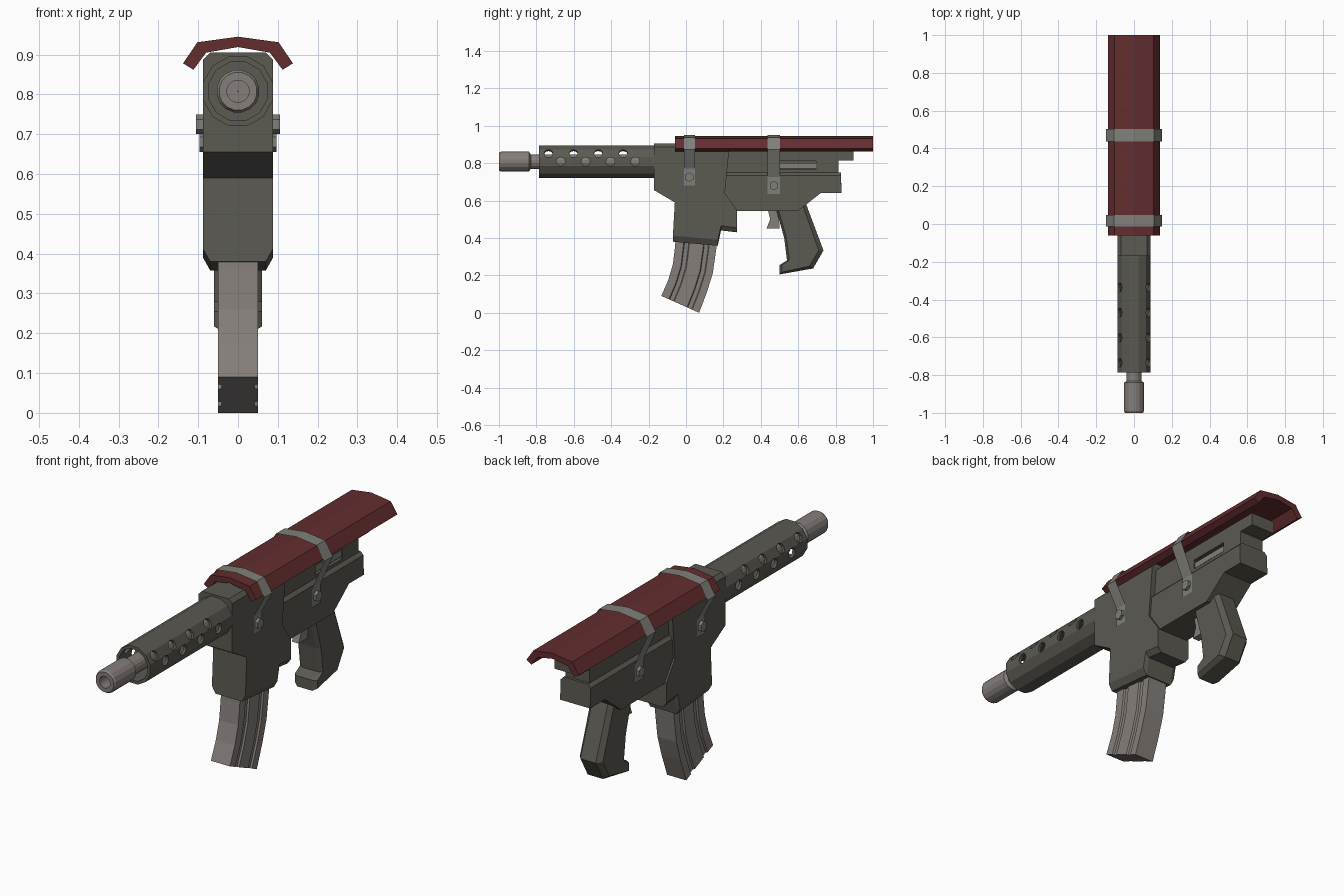
import bpy, bmesh, math
from mathutils import Matrix, Vector

if "Cube" in bpy.data.objects:
    bpy.data.objects.remove(bpy.data.objects["Cube"])


def material(name, rgb):
    m = bpy.data.materials.new(name)
    m.diffuse_color = (*rgb, 1)
    m.use_nodes = True
    m.node_tree.nodes["Principled BSDF"].inputs["Base Color"].default_value = m.diffuse_color
    return m


GUN = material("dark_gunmetal", (0.105, 0.100, 0.083))
RED = material("dark_red", (0.125, 0.026, 0.028))
STEEL = material("worn_steel", (0.235, 0.210, 0.195))
STRAP = material("strap_grey", (0.215, 0.215, 0.195))


def finish(bm, name, mat, recalc=True):
    if recalc:
        bmesh.ops.recalc_face_normals(bm, faces=bm.faces)
    me = bpy.data.meshes.new(name)
    bm.to_mesh(me)
    bm.free()
    me.materials.append(mat)
    ob = bpy.data.objects.new(name, me)
    bpy.context.collection.objects.link(ob)
    return ob


def loft(name, rings, mat, close=False):
    """Bridge rings of 3D points; cap both ends, or join last to first."""
    bm = bmesh.new()
    vs = [[bm.verts.new(p) for p in r] for r in rings]
    n = len(vs[0])
    for a, b in zip(vs, vs[1:] + vs[:1] if close else vs[1:]):
        for i in range(n):
            j = (i + 1) % n
            bm.faces.new((a[i], a[j], b[j], b[i]))
    if not close:
        bm.faces.new(vs[0])
        bm.faces.new(vs[-1])
    return finish(bm, name, mat)


def slab(name, prof, w, mat, inner=None, w_in=None):
    """Side profile (y, z) given width; inner profile makes chamfered sides."""
    layers = [(-w, prof), (w, prof)]
    if inner:
        layers[1:1] = [(-w_in, inner), (w_in, inner)]
    return loft(name, [[(x, y, z) for y, z in p] for x, p in layers], mat)


def lathe(name, prof, n, mat, z=0.808):
    """Closed (radius, y) profile turned round the barrel line."""
    rings = [[(r * math.cos(a), y, z + r * math.sin(a))
              for a in [(k + 0.5) * math.tau / n for k in range(n)]] for r, y in prof]
    return loft(name, rings, mat, close=True)


def cut(ob, cutter):
    mod = ob.modifiers.new("cut", 'BOOLEAN')
    mod.object = cutter
    mod.solver = 'EXACT'
    dg = bpy.context.evaluated_depsgraph_get()
    ob.data = bpy.data.meshes.new_from_object(ob.evaluated_get(dg))
    ob.modifiers.clear()
    bpy.data.objects.remove(cutter)


def box(name, x0, x1, y0, y1, z0, z1, mat):
    return loft(name, [[(x, y0, z0), (x, y1, z0), (x, y1, z1), (x, y0, z1)]
                       for x in (x0, x1)], mat)


# Barrel with muzzle sleeve and bore
barrel = lathe("barrel", [(0.028, -0.9), (0.028, -1.0), (0.048, -1.0), (0.054, -0.99),
                          (0.054, -0.84), (0.04, -0.83), (0.04, -0.12), (0.001, -0.12),
                          (0.001, -0.9)], 16, STEEL)

# Vented shroud
shroud = lathe("barrel_shroud", [(0.076, -0.785), (0.0905, -0.785),
                                 (0.0905, -0.14), (0.076, -0.14)], 12, GUN)
bm = bmesh.new()
for side in (0, 180):
    for row, start in ((0, -0.67), (30, -0.735)):
        ang = math.radians(row if side == 0 else 180 - row)
        d = Vector((math.cos(ang), 0, math.sin(ang)))
        for k in range(4):
            pos = d * 0.088 + Vector((0, start + 0.133 * k, 0.808))
            mat4 = Matrix.Translation(pos) @ d.to_track_quat('Z', 'Y').to_matrix().to_4x4()
            bmesh.ops.create_cone(bm, cap_ends=True, segments=12, radius1=0.0235,
                                  radius2=0.0235, depth=0.06, matrix=mat4)
cut(shroud, finish(bm, "vent_cutter", GUN))

# Front receiver with magazine well
mid = [(-0.17, 0.905), (-0.17, 0.655), (-0.06, 0.59), (-0.07, 0.38), (0.17, 0.358),
       (0.187, 0.44), (0.272, 0.43), (0.272, 0.55), (0.208, 0.64), (0.232, 0.905)]
drop = [-0.018, 0, 0, 0.032, 0.032, 0.025, 0.025, 0, 0, -0.018]
slab("front_receiver", [(y, z + d) for (y, z), d in zip(mid, drop)], 0.088, GUN, mid, 0.07)

# Rear receiver: wide lower half, narrower upper half with top rail
lower = [(0.19, 0.735), (0.19, 0.62), (0.27, 0.545), (0.60, 0.545),
         (0.72, 0.64), (0.832, 0.64), (0.828, 0.735)]
slab("rear_receiver_lower", lower, 0.079, GUN,
     [(y, z + (0.015 if z > 0.7 else 0)) for y, z in lower], 0.064)
upper = slab("rear_receiver_upper", [(0.2, 0.72), (0.815, 0.72), (0.815, 0.815),
                                     (0.895, 0.815), (0.895, 0.875), (0.2, 0.875)], 0.063, GUN)
cut(upper, box("port_cutter", 0.04, 0.1, 0.49, 0.695, 0.765, 0.81, GUN))
box("bolt_carrier", 0.03, 0.056, 0.488, 0.697, 0.772, 0.8, STEEL)

# Pistol grip with chamfered edges
grip = [(0.48, 0.56), (0.525, 0.40), (0.54, 0.28), (0.50, 0.255), (0.50, 0.205),
        (0.68, 0.237), (0.735, 0.333), (0.635, 0.60)]
inset = [0.012, 0.012, 0.012, 0.012, 0.012, -0.02, -0.025, -0.02]
slab("pistol_grip", [(y + d, z + (0.012 if z < 0.25 else 0)) for (y, z), d in zip(grip, inset)],
     0.06, GUN, grip, 0.04)

# Trigger
slab("trigger", [(0.435, 0.56), (0.45, 0.50), (0.43, 0.45), (0.50, 0.45), (0.495, 0.56)],
     0.018, STEEL)

# Curved magazine with two grooves along each side
front = [(-0.055, 0.42), (-0.058, 0.36), (-0.07, 0.26), (-0.095, 0.175), (-0.132, 0.09)]
back = [(0.165, 0.42), (0.163, 0.35), (0.143, 0.21), (0.112, 0.11), (0.07, 0.0)]
section = [(0, 0.05), (0.2, 0.05), (0.22, 0.042), (0.32, 0.042), (0.34, 0.05),
           (0.68, 0.05), (0.70, 0.042), (0.80, 0.042), (0.82, 0.05), (1, 0.05)]
outline = section + [(u, -w) for u, w in reversed(section)]
loft("magazine", [[(w, f[0] + u * (b[0] - f[0]), f[1] + u * (b[1] - f[1])) for u, w in outline]
                  for f, b in zip(front, back)], STEEL)

# Red top cover
half_out = [(0.138, 0.878), (0.102, 0.931)]
half_in = [(0.08, 0.905), (0.112, 0.862)]
cover = half_out + [(0, 0.945)] + [(-x, z) for x, z in reversed(half_out)]
cover += [(-x, z) for x, z in reversed(half_in)] + [(0, 0.919)] + half_in
loft("top_cover", [[(x, y, z) for x, z in cover] for y in (-0.06, 1.0)], RED)

# Straps over the cover, each with an end plate and hex bolt on both sides
for label, y0, y1, body, zb in (("front", -0.012, 0.047, 0.088, 0.725),
                                ("rear", 0.437, 0.502, 0.079, 0.68)):
    x = body + 0.004
    half = [(x, zb - 0.045), (x, zb + 0.045), (0.147, 0.872), (0.106, 0.937)]
    path = half + [(0, 0.95)] + [(-px, pz) for px, pz in reversed(half)]
    bm = bmesh.new()
    rows = [[bm.verts.new((px, y, pz)) for y in (y0, y1)] for px, pz in path]
    for a, b in zip(rows, rows[1:]):
        bm.faces.new((a[0], a[1], b[1], b[0]))
    finish(bm, label + "_strap", STRAP, recalc=False)
    for s, side in ((1, "right"), (-1, "left")):
        hexa = [((y0 + y1) / 2 + 0.025 * math.cos(k * math.pi / 3 + math.pi / 6),
                 zb + 0.025 * math.sin(k * math.pi / 3 + math.pi / 6)) for k in range(6)]
        loft(f"{label}_bolt_{side}", [[(s * bx, y, z) for y, z in hexa]
                                      for bx in (body - 0.005, body + 0.018)], STRAP)
